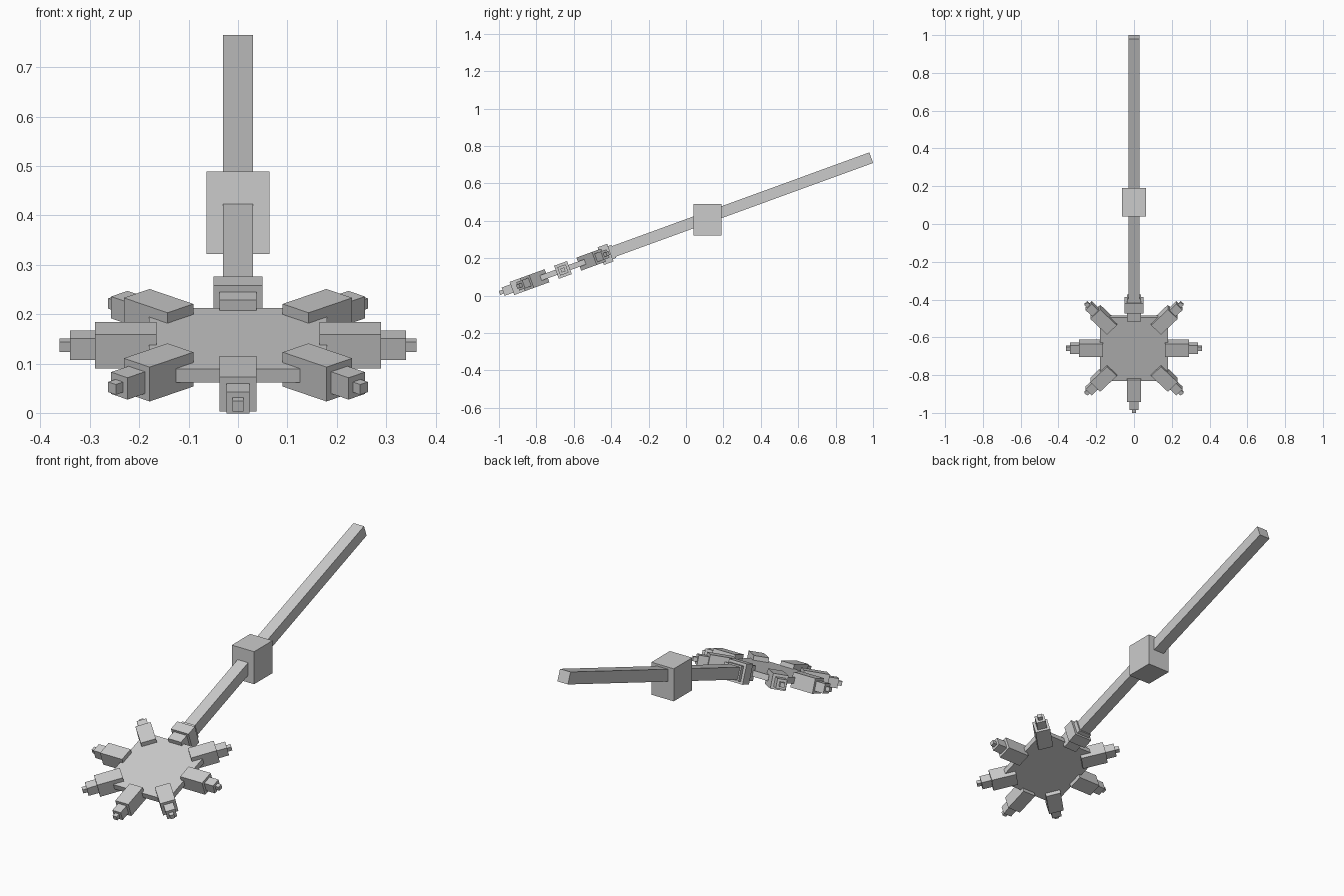
import bpy, math
from mathutils import Matrix, Vector

if "Cube" in bpy.data.objects:
    bpy.data.objects.remove(bpy.data.objects["Cube"])

grey = bpy.data.materials.new("plain grey")
grey.diffuse_color = (0.6, 0.6, 0.6, 1)
grey.use_nodes = True
grey.node_tree.nodes["Principled BSDF"].inputs["Base Color"].default_value = grey.diffuse_color

# Tilted frame: origin at the hub centre, local y runs up the shaft
TILT = Matrix.Translation((0, -0.658, 0.137)) @ Matrix.Rotation(math.radians(20), 4, 'X')


def box(name, center, size, frame=TILT):
    x, y, z = (s / 2 for s in size)
    corners = [Vector((i * x, j * y, k * z)) + Vector(center)
               for i in (-1, 1) for j in (-1, 1) for k in (-1, 1)]
    faces = [(0, 1, 3, 2), (4, 6, 7, 5), (0, 4, 5, 1),
             (2, 3, 7, 6), (0, 2, 6, 4), (1, 5, 7, 3)]
    mesh = bpy.data.meshes.new(name)
    mesh.from_pydata(corners, [], faces)
    mesh.materials.append(grey)
    ob = bpy.data.objects.new(name, mesh)
    ob.matrix_world = frame
    bpy.context.collection.objects.link(ob)
    return ob


# Hub plate: two crossed slabs
box("hub_plate_wide", (0, 0, 0), (0.36, 0.252, 0.029))
box("hub_plate_long", (0, 0, 0), (0.252, 0.36, 0.029))

# Eight stepped spikes around the hub: (start radius, end radius, thickness)
STEPS = [("base", 0.165, 0.29, 0.074), ("middle", 0.29, 0.34, 0.047), ("tip", 0.34, 0.361, 0.022)]
for i in range(8):
    frame = TILT @ Matrix.Rotation(i * math.pi / 4, 4, 'Z')
    for part, r0, r1, w in STEPS:
        box(f"spike_{part}_{i + 1}", (0, (r0 + r1) / 2, 0), (w, r1 - r0, w), frame)

# Collar and shaft
box("shaft_collar", (0, 0.2425, 0), (0.1, 0.055, 0.1))
box("shaft", (0, (0.28 + 1.754) / 2, 0), (0.06, 1.754 - 0.28, 0.06))

# Upright grip block around the shaft
box("grip_block", (0, 0.115, 0.405), (0.127, 0.15, 0.167), Matrix.Identity(4))
